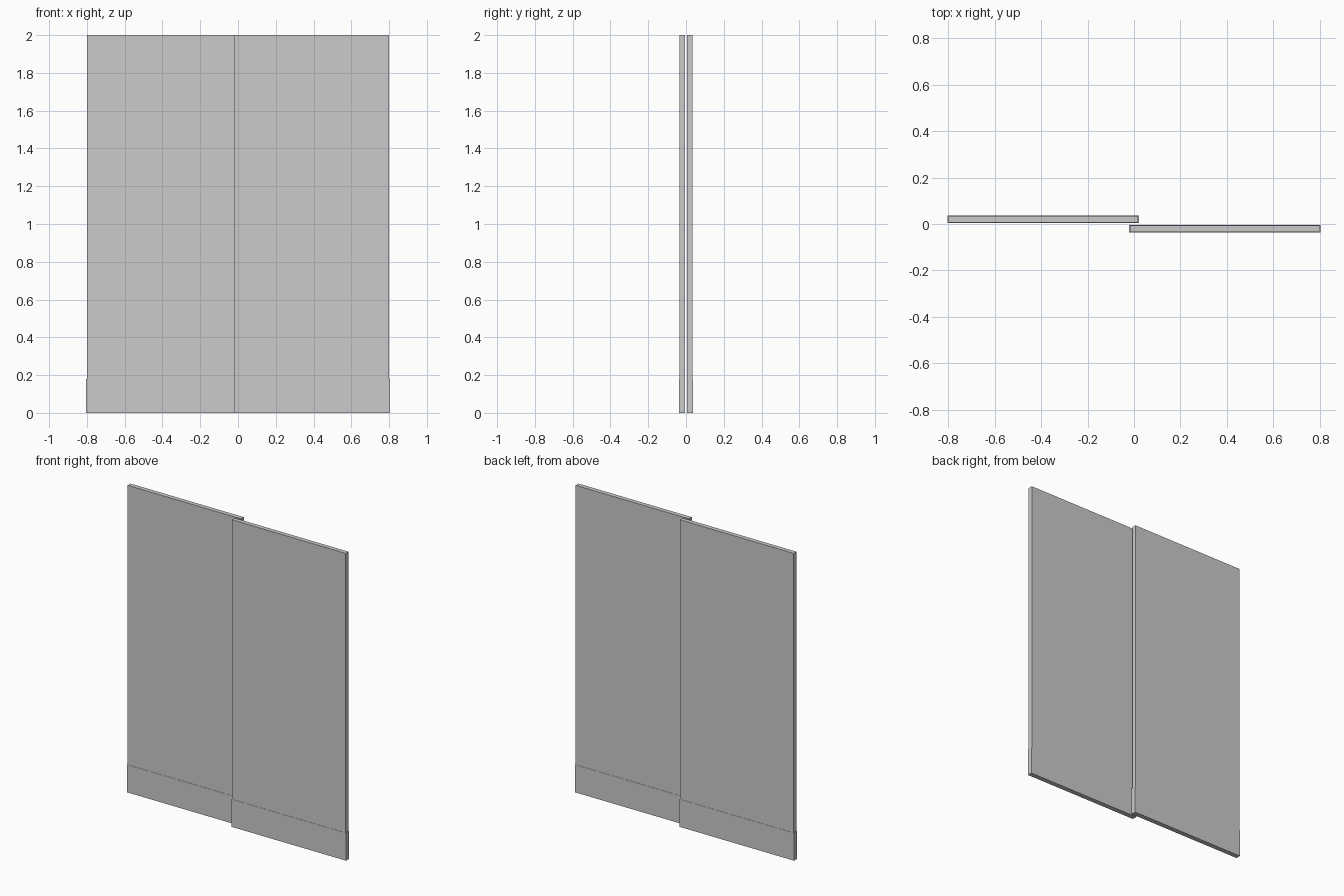
import bpy

if "Cube" in bpy.data.objects:
    bpy.data.objects.remove(bpy.data.objects["Cube"])


def box(name, x0, x1, y0, y1, z0, z1):
    bpy.ops.mesh.primitive_cube_add(
        size=1, location=((x0 + x1) / 2, (y0 + y1) / 2, (z0 + z1) / 2))
    ob = bpy.context.object
    ob.name = name
    ob.scale = (x1 - x0, y1 - y0, z1 - z0)
    bpy.ops.object.transform_apply(location=False, rotation=False, scale=True)
    return ob


KICK = 0.18    # height of the kick plate
LIP_X = 0.004  # kick plate overhang at the door edges
LIP_Y = 0.0015  # kick plate overhang on the door faces

# Two overlapping sliding doors, each a half turn of the other
for side, s in (("right", 1), ("left", -1)):
    x0, x1 = sorted((-0.018 * s, 0.80 * s))
    y0, y1 = sorted((-0.006 * s, -0.035 * s))
    # Door leaf
    box(side + "_door_panel", x0, x1, y0, y1, KICK, 2.0)
    # Kick plate sleeve around the bottom of the leaf
    box(side + "_kick_plate", x0 - LIP_X, x1 + LIP_X,
        y0 - LIP_Y, y1 + LIP_Y, 0, KICK)
